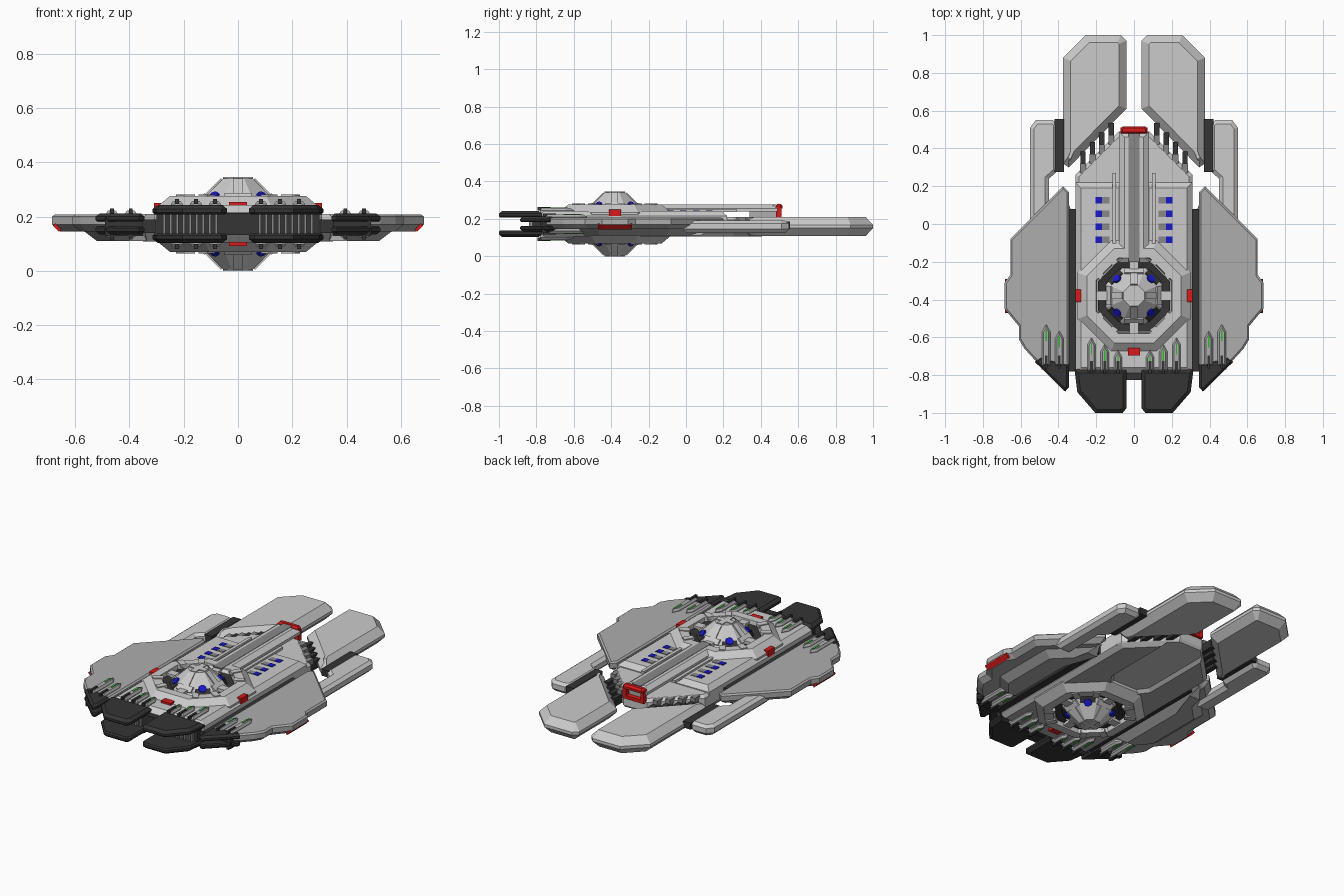
import bpy, bmesh, math
from mathutils import Vector, Matrix

if "Cube" in bpy.data.objects:
    bpy.data.objects.remove(bpy.data.objects["Cube"])

ZC = 0.1725      # mid-height of the ship
CY = -0.38       # centre of the dome


def material(name, c):
    m = bpy.data.materials.new(name)
    m.diffuse_color = (*c, 1)
    m.use_nodes = True
    m.node_tree.nodes["Principled BSDF"].inputs["Base Color"].default_value = m.diffuse_color
    return m


BLACK = material("black", (0.035, 0.035, 0.035))
DARK = material("dark_grey", (0.25, 0.25, 0.25))
MID = material("mid_grey", (0.42, 0.42, 0.42))
RED = material("red", (0.7, 0.01, 0.01))
BLUE = material("blue", (0.01, 0.01, 0.6))
GREEN = material("green", (0.02, 0.5, 0.02))


def inset(pts, d):
    """Mitred inward offset of a polygon."""
    area = sum(a[0] * b[1] - b[0] * a[1] for a, b in zip(pts, pts[1:] + pts[:1]))
    s = 1 if area > 0 else -1
    v = [Vector(p) for p in pts]
    out = []
    for i, p in enumerate(v):
        e1, e2 = (p - v[i - 1]).normalized(), (v[(i + 1) % len(v)] - p).normalized()
        n1, n2 = Vector((-e1.y, e1.x)) * s, Vector((-e2.y, e2.x)) * s
        out.append(p + (n1 + n2) * d / (1 + n1.dot(n2)))
    return out


def loft(bm, rings, loop=False):
    vs = [[bm.verts.new(p) for p in r] for r in rings]
    n = len(vs[0])
    for a, b in list(zip(vs, vs[1:])) + ([(vs[-1], vs[0])] if loop else []):
        for i in range(n):
            bm.faces.new((a[i], a[(i + 1) % n], b[(i + 1) % n], b[i]))
    if not loop:
        bm.faces.new(vs[0][::-1])
        bm.faces.new(vs[-1])


def finish(name, bm, mat=None, mx=True, mz=False):
    """Mirror over x and/or mid-height, then make the object."""
    for on, axis, co in ((mx, 0, 0), (mz, 2, ZC)):
        if on:
            dup = bmesh.ops.duplicate(bm, geom=bm.verts[:] + bm.edges[:] + bm.faces[:])
            for g in dup["geom"]:
                if isinstance(g, bmesh.types.BMVert):
                    g.co[axis] = 2 * co - g.co[axis]
    bmesh.ops.recalc_face_normals(bm, faces=bm.faces[:])
    me = bpy.data.meshes.new(name)
    bm.to_mesh(me)
    bm.free()
    ob = bpy.data.objects.new(name, me)
    bpy.context.collection.objects.link(ob)
    if mat:
        me.materials.append(mat)


def plate(name, pts, levels, mat=None, mx=True, mz=False):
    """Stack of inset outlines; levels are (z, inset)."""
    bm = bmesh.new()
    loft(bm, [[(p.x, p.y, z) for p in inset(pts, d)] for z, d in levels])
    finish(name, bm, mat, mx, mz)


def boxes(name, items, mat=None, mx=True, mz=False):
    """items are (centre, size[, rotation])."""
    bm = bmesh.new()
    for c, s, *r in items:
        m = Matrix.Translation(c) @ (r[0] if r else Matrix()) @ Matrix.Diagonal((*s, 1))
        bmesh.ops.create_cube(bm, size=1, matrix=m)
    finish(name, bm, mat, mx, mz)


def sym(pts):
    return pts + [(-x, y) for x, y in reversed(pts)]


def octo(r, z):
    k = r / math.cos(math.pi / 8)
    return [(k * math.cos(math.pi / 8 + i * math.pi / 4),
             CY + k * math.sin(math.pi / 8 + i * math.pi / 4), z) for i in range(8)]


def rot(a, axis):
    return Matrix.Rotation(a, 4, axis)


# Central hull, tail and underside rails
plate("hull", sym([(0.29, -0.79), (0.31, -0.77), (0.31, 0.22)]),
      [(0.125, 0.01), (0.135, 0), (0.215, 0), (0.242, 0.03)], mx=False)
plate("hull_tail", sym([(0.31, 0.18), (0.31, 0.26), (0.08, 0.49)]),
      [(0.125, 0.01), (0.14, 0), (0.195, 0), (0.21, 0.02)], mx=False)
plate("belly", [(0.31, -0.78), (0.31, 0.26), (0.12, 0.45), (0.12, -0.02), (0.06, -0.1), (-0.06, -0.1),
                (-0.12, -0.02), (-0.12, 0.45), (-0.31, 0.26), (-0.31, -0.78)],
      [(0.105, 0.02), (0.13, 0)], MID, mx=False)

# Dorsal spine ending in a red frame
plate("spine", sym([(0.08, -0.2), (0.08, 0.49)]), [(0.238, 0), (0.255, 0), (0.276, 0.03)], mx=False)
boxes("spine_ridge", [((0, 0.14, 0.275), (0.06, 0.68, 0.006))], DARK, mx=False)
boxes("spine_foot", [((0, 0.41, 0.22), (0.09, 0.14, 0.05))], MID, mx=False)
boxes("spine_rails", [((0.105, 0.06, 0.245), (0.02, 0.42, 0.016))])
plate("tail_frame_top", sym([(0.07, 0.478), (0.07, 0.505), (0.06, 0.517)]),
      [(0.255, 0), (0.268, 0), (0.279, 0.01)], RED, mx=False)
boxes("tail_frame_legs", [((0.06, 0.495, 0.225), (0.022, 0.03, 0.07)),
                          ((0.03, 0.495, 0.2), (0.06, 0.03, 0.02))], RED)

# Rows of side windows
rows = [0.125, 0.055, -0.015, -0.083]
boxes("window_recesses", [((0.15, y, 0.242), (0.04, 0.034, 0.006)) for y in rows], DARK)
boxes("windows", [((0.187, y, 0.242), (0.034, 0.034, 0.008)) for y in rows], BLUE)

# Octagonal collars and dome, above and below
bm = bmesh.new()
loft(bm, [octo(0.188, 0.2), octo(0.2, 0.276), octo(0.25, 0.276), octo(0.3, 0.235), octo(0.3, 0.2)], True)
finish("dome_collar", bm, None, False, True)
bm = bmesh.new()
loft(bm, [octo(0.14, 0.2), octo(0.14, 0.245), octo(0.19, 0.255), octo(0.19, 0.2)], True)
finish("dome_ring", bm, BLACK, False, True)
bm = bmesh.new()
loft(bm, [octo(0.165, ZC), octo(0.165, 0.23), octo(0.12, 0.275), octo(0.055, 0.34)])
finish("dome", bm, None, False, True)
boxes("dome_cross", [((0, CY, 0.339), (0.11, 0.035, 0.012)), ((0, CY, 0.339), (0.035, 0.11, 0.012))],
      None, False, True)
ribs, clamps, shades, panes = [], [], [], bmesh.new()
for i in range(4):
    a = i * math.pi / 2
    b = a + math.pi / 4
    at = lambda t, r, z: (r * math.cos(t), CY + r * math.sin(t), z)
    ribs += [(at(a, 0.09, 0.305), (0.09, 0.035, 0.012), rot(a, 'Z') @ rot(math.pi / 4, 'Y')),
             (at(a, 0.13, 0.268), (0.035, 0.1, 0.016), rot(a, 'Z') @ rot(math.pi / 4, 'Y')),
             (at(a, 0.165, 0.25), (0.07, 0.05, 0.035), rot(a, 'Z'))]
    clamps += [(at(t, 0.225, 0.272), (0.06, 0.035, 0.02), rot(t, 'Z')) for t in (b - 0.25, b + 0.25)]
    shades.append((at(b, 0.143, 0.254), (0.05, 0.085, 0.008), rot(b, 'Z') @ rot(math.pi / 4, 'Y')))
    bmesh.ops.create_cone(panes, cap_ends=True, segments=8, radius1=0.025, radius2=0.022, depth=0.016,
                          matrix=Matrix.Translation(at(b, 0.126, 0.272)) @ rot(b, 'Z') @ rot(math.pi / 4, 'Y'))
boxes("dome_ribs", ribs, None, False, True)
boxes("collar_clamps", clamps, None, False, True)
boxes("dome_shades", shades, BLACK, False, True)
finish("dome_windows", panes, BLUE, False, True)
boxes("side_hatches", [((0.295, CY, 0.23), (0.03, 0.065, 0.04))], RED)
boxes("front_hatches", [((0, -0.675, 0.237), (0.065, 0.04, 0.035))], RED, False, True)

# Wings with lower keel and red edge lights
wing = [(0.345, -0.76), (0.47, -0.76), (0.525, -0.72), (0.58, -0.66), (0.61, -0.61), (0.61, -0.54),
        (0.685, -0.45), (0.685, -0.31), (0.655, -0.27), (0.655, -0.08), (0.375, 0.2), (0.345, 0.17)]
plate("wing", wing, [(0.145, 0.03), (0.17, 0), (0.2, 0), (0.208, 0.01)], MID)
plate("wing_keel", [(0.345, -0.6), (0.48, -0.6), (0.58, -0.48), (0.58, -0.08), (0.36, 0.14), (0.345, 0.14)],
      [(0.11, 0.06), (0.155, 0)], MID)
boxes("wing_lights", [((0.667, CY, 0.159), (0.012, 0.18, 0.032), rot(math.radians(45), 'Y'))], RED)
boxes("wing_joint", [((0.328, -0.35, 0.165), (0.05, 0.86, 0.05))], BLACK)

# Rear nacelles, their joints and struts
plate("inner_nacelle", [(0.04, 0.61), (0.345, 0.3), (0.375, 0.32), (0.375, 0.88), (0.255, 1), (0.07, 1), (0.04, 0.97)],
      [(0.108, 0.04), (0.15, 0), (0.168, 0), (0.21, 0.04)])
plate("outer_nacelle", [(0.405, 0.53), (0.43, 0.55), (0.52, 0.55), (0.55, 0.51), (0.55, -0.02), (0.45, -0.02),
                        (0.45, 0.24), (0.405, 0.28)],
      [(0.125, 0.02), (0.145, 0), (0.175, 0), (0.19, 0.02)])
boxes("nacelle_joint", [((0.395, 0.415, 0.165), (0.05, 0.28, 0.04))], BLACK)
boxes("nacelle_struts", [((x, 0.6 - x, 0.16), (0.028, 0.11, 0.05)) for x in (0.12, 0.17, 0.22, 0.27)], BLACK)
boxes("strut_caps", [((x, 0.565 - x, 0.195), (0.03, 0.05, 0.03)) for x in (0.12, 0.17, 0.22, 0.27)], DARK)

# Forked black prows with grilles between
plate("inner_prow", [(0.04, -0.77), (0.04, -0.975), (0.06, -1), (0.205, -1), (0.3, -0.89), (0.315, -0.77)],
      [(0.207, 0.008), (0.215, 0), (0.228, 0), (0.243, 0.018)], BLACK, mz=True)
plate("outer_prow", [(0.345, -0.74), (0.345, -0.865), (0.365, -0.887), (0.525, -0.73), (0.5, -0.7)],
      [(0.182, 0.005), (0.188, 0), (0.2, 0), (0.212, 0.012)], BLACK, mz=True)
boxes("grille_backs", [((0.175, -0.79, ZC), (0.25, 0.06, 0.1)), ((0.42, -0.75, 0.163), (0.14, 0.04, 0.07))], BLACK)
boxes("grille_ribs", [((0.08 + 0.024 * i, -0.825, ZC), (0.01, 0.03, 0.07)) for i in range(9)], DARK)
boxes("nose_bridge", [((0, -0.79, ZC), (0.12, 0.07, 0.08))], BLACK, False)

# Pointed front cannons with green stripes and black muzzles
body, stripe, muzzle = bmesh.new(), bmesh.new(), bmesh.new()
for x, y0, tip, z in ((0.085, -0.78, -0.665, 0.238), (0.155, -0.78, -0.635, 0.238), (0.225, -0.78, -0.6, 0.238),
                      (0.395, -0.75, -0.565, 0.203), (0.465, -0.75, -0.53, 0.203)):
    out = [(x - 0.022, y0), (x + 0.022, y0), (x + 0.022, tip - 0.04), (x, tip), (x - 0.022, tip - 0.04)]
    loft(body, [[(p.x, p.y, h) for p in inset(out, d)]
                for h, d in ((z - 0.02, 0), (z + 0.008, 0), (z + 0.02, 0.009))])
    for bmx, c, s in ((stripe, (x, tip - 0.06, z + 0.02), (0.007, 0.06, 0.006)),
                      (muzzle, (x, y0 + 0.02, z + 0.017), (0.014, 0.07, 0.018))):
        bmesh.ops.create_cube(bmx, size=1, matrix=Matrix.Translation(c) @ Matrix.Diagonal((*s, 1)))
finish("cannons", body, MID, True, True)
finish("cannon_stripes", stripe, GREEN, True, True)
finish("cannon_muzzles", muzzle, BLACK, True, True)
